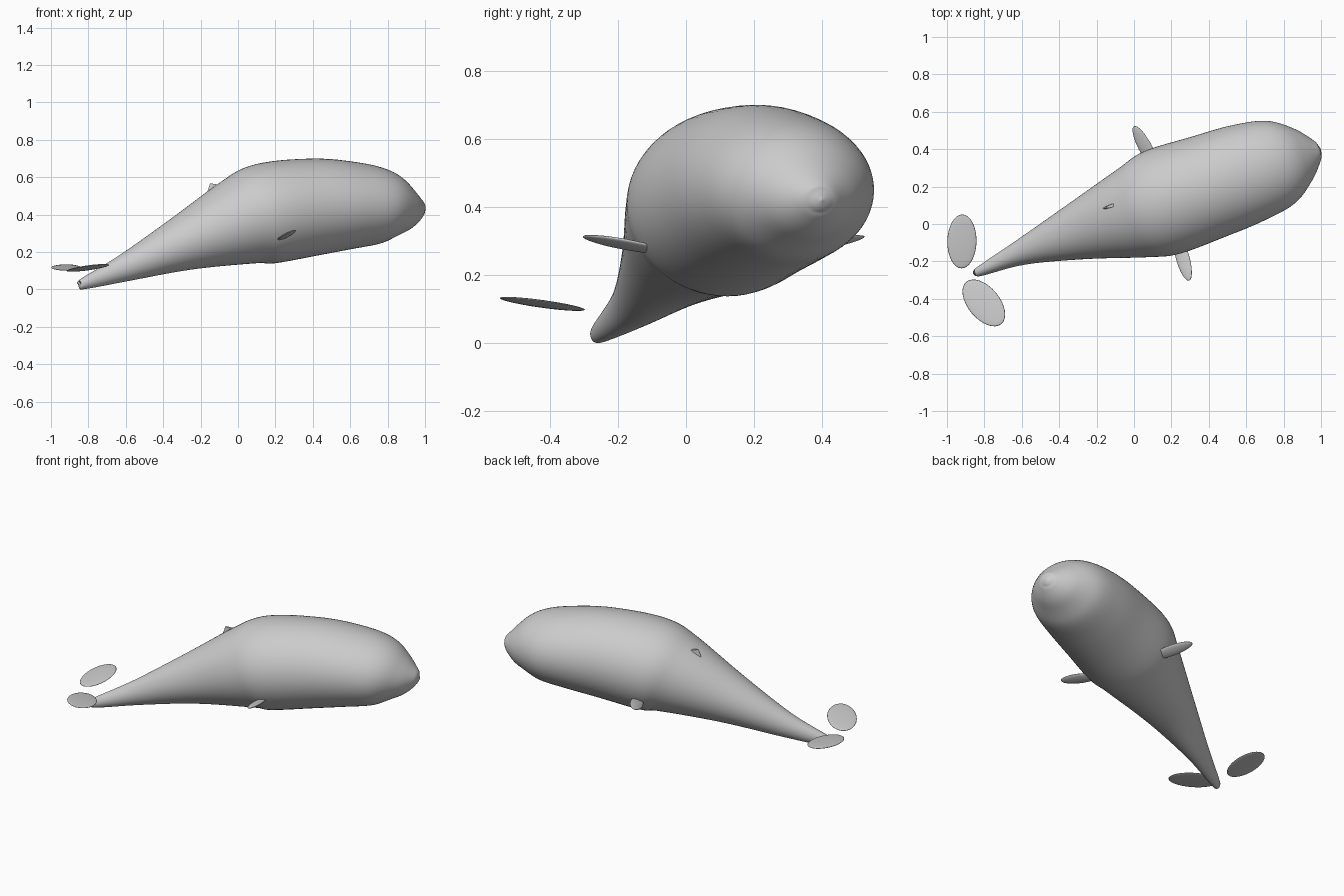
import bpy, bmesh, math
from mathutils import Vector, Matrix

cube = bpy.data.objects.get("Cube")
if cube:
    bpy.data.objects.remove(cube)

grey = bpy.data.materials.new("plain grey")
grey.use_nodes = True
colour = (0.6, 0.6, 0.6, 1)
grey.diffuse_color = colour
grey.node_tree.nodes["Principled BSDF"].inputs["Base Color"].default_value = colour


def finish(bm, name, angle=60):
    """Turn a bmesh into a smooth shaded grey object."""
    bmesh.ops.recalc_face_normals(bm, faces=bm.faces)
    mesh = bpy.data.meshes.new(name)
    bm.to_mesh(mesh)
    bm.free()
    mesh.materials.append(grey)
    ob = bpy.data.objects.new(name, mesh)
    bpy.context.collection.objects.link(ob)
    bpy.ops.object.select_all(action='DESELECT')
    ob.select_set(True)
    bpy.context.view_layer.objects.active = ob
    bpy.ops.object.shade_smooth_by_angle(angle=math.radians(angle))
    return ob


def catmull(points, steps):
    """Smooth chain through vectors of any length."""
    out = []
    last = len(points) - 1
    for i in range(last):
        a, b, c, d = (points[min(max(i + k, 0), last)] for k in (-1, 0, 1, 2))
        for s in range(steps):
            t = s / steps
            out.append([0.5 * (2 * q + (r - p) * t + (2 * p - 5 * q + 4 * r - w) * t * t
                               + (3 * q - p - 3 * r + w) * t ** 3)
                        for p, q, r, w in zip(a, b, c, d)])
    return out + [list(points[-1])]


# Body: rings along a bent spine, given as x, y, z, half width, half height
stations = [
    (-0.853, -0.262, 0.022, 0, 0),
    (-0.845, -0.26, 0.025, 0.016, 0.018),
    (-0.82, -0.25, 0.033, 0.028, 0.032),
    (-0.6, -0.15, 0.117, 0.07, 0.075),
    (-0.3, -0.04, 0.243, 0.155, 0.147),
    (0, 0.06, 0.36, 0.25, 0.235),
    (0.15, 0.115, 0.405, 0.29, 0.27),
    (0.4, 0.2, 0.44, 0.282, 0.26),
    (0.6, 0.27, 0.45, 0.27, 0.235),
    (0.78, 0.33, 0.445, 0.235, 0.197),
    (0.9, 0.37, 0.43, 0.15, 0.125),
    (0.97, 0.39, 0.424, 0.07, 0.06),
    (0.99, 0.396, 0.421, 0.033, 0.03),
    (1, 0.4, 0.42, 0, 0),
]
SIDES = 64
side = Vector((-0.33, 0.944, 0)).normalized()
path = catmull(stations, 6)
bm = bmesh.new()
rings = []
for i, (x, y, z, w, h) in enumerate(path):
    if i in (0, len(path) - 1):
        rings.append([bm.verts.new((x, y, z))] * SIDES)
        continue
    tangent = Vector(path[i + 1][:3]) - Vector(path[i - 1][:3])
    up = tangent.cross(side).normalized()
    ring = []
    for k in range(SIDES):
        a = math.tau * k / SIDES
        offset = side * max(w, 0.002) * math.cos(a) + up * max(h, 0.002) * math.sin(a)
        ring.append(bm.verts.new(Vector((x, y, z)) + offset))
    rings.append(ring)
for r0, r1 in zip(rings, rings[1:]):
    for k in range(SIDES):
        n = (k + 1) % SIDES
        corners = list(dict.fromkeys((r0[k], r0[n], r1[n], r1[k])))
        bm.faces.new(corners)
finish(bm, "body")


def blade(name, centre, along, across, sizes):
    """Flattened ellipsoid: long axis, chord axis, then thickness."""
    a = Vector(along).normalized()
    n = a.cross(Vector(across)).normalized()
    c = n.cross(a)
    frame = Matrix((a * sizes[0], c * sizes[1], n * sizes[2])).transposed().to_4x4()
    bm = bmesh.new()
    bmesh.ops.create_uvsphere(bm, u_segments=32, v_segments=16, radius=1,
                              matrix=Matrix.Translation(centre) @ frame)
    finish(bm, name, 180)


# Side fins
blade("right_fin", (0.26, -0.18, 0.29), (0.27, -0.94, 0.18), (0.93, 0.25, 0.3),
      (0.13, 0.038, 0.01))
blade("left_fin", (0.06, 0.41, 0.29), (-0.45, 0.85, 0.16), (0.85, 0.4, 0.35),
      (0.13, 0.038, 0.01))

# Tail flukes
blade("left_fluke", (-0.92, -0.093, 0.117), (0.02, 1, 0.1), (1, 0, 0),
      (0.145, 0.078, 0.008))
blade("right_fluke", (-0.803, -0.422, 0.115), (0.64, -0.77, 0.13), (0.77, 0.64, 0),
      (0.148, 0.085, 0.008))

# Back fin: thin flattened cone with a flat top
bm = bmesh.new()
lean = Matrix.Rotation(math.radians(19), 4, 'Z') @ Matrix.Rotation(math.radians(10), 4, 'Y')
bmesh.ops.create_cone(bm, cap_ends=True, segments=32, radius1=0.06, radius2=0.036,
                      depth=0.14,
                      matrix=Matrix.Translation((-0.127, 0.095, 0.492)) @ lean
                      @ Matrix.Diagonal((1, 0.22, 1, 1)))
finish(bm, "back_fin", 40)
